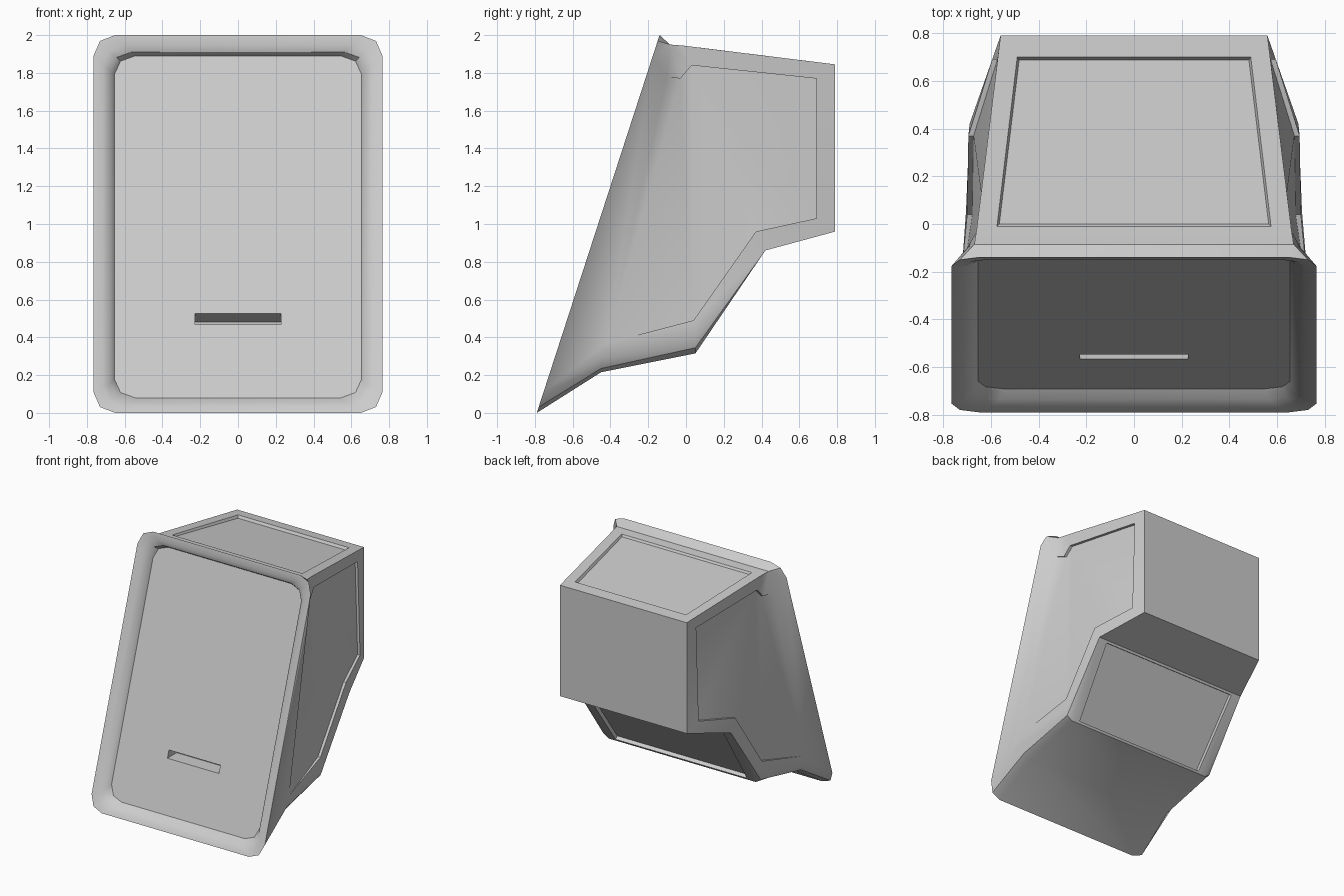
import bpy, bmesh
from mathutils import Vector

if "Cube" in bpy.data.objects:
    bpy.data.objects.remove(bpy.data.objects["Cube"])

P = {}    # right-half control points: name -> (x, y, z)


def plane_y(z):
    return -0.79 + 0.325 * z


def corner_loop(key, hx, z0, z1, cx, cz, depth):
    # half of a rounded rectangle lying in the sloping front plane
    half = [(hx - cx, z1), (hx - cx * .3, z1 - cz * .28), (hx, z1 - cz),
            (hx, z0 + cz), (hx - cx * .3, z0 + cz * .28), (hx - cx, z0)]
    for i, (x, z) in enumerate(half):
        P[f"{key}{i}"] = (x, plane_y(z) + depth, z)


# Front rim: outer edge, two rounded steps, sunken panel
corner_loop('r', .765, 0, 2.0, .115, .11, 0)
corner_loop('m', .715, .03, 1.95, .11, .105, .008)
corner_loop('n', .675, .058, 1.91, .11, .10, .035)
corner_loop('p', .655, .08, 1.89, .11, .10, .072)

# Main body corners
P.update(A=(.67, -.085, 1.95), B=(.66, -.02, 1.945), C=(.56, .79, 1.845),
         D=(.56, .79, .96), E=(.69, .42, .86))
# Side frame inner edge (s) and recessed side panel (q)
side = {0: (.66, -.03, 1.77), 1: (.65, .03, 1.84), 2: (.573, .69, 1.77),
        3: (.595, .69, 1.03), 4: (.695, .37, .96), 5: (.70, .04, .49)}
for i, (x, y, z) in side.items():
    P[f"s{i}"] = (x, y, z)
    P[f"q{i}"] = (x - .022, y, z)
P['b'] = (.70, -.10, 1.78)
# Rounded lower shoulder, two cross-sections
P.update(g0=(.745, -.42, .37), g1=(.74, -.44, .29), g2=(.70, -.45, .235), g3=(.63, -.45, .215),
         f0=P['s5'], f1=(.705, .05, .40), f2=(.695, .05, .345), f3=(.65, .05, .315))
# Roof recess and lower back recess
P.update(t1=(.575, -.01, 1.944), t2=(.49, .70, 1.856),
         u1=(.565, 0, 1.928), u2=(.482, .688, 1.836))
e, f = Vector((.61, .42, .86)), Vector((.58, .05, .315))
n = Vector((0, -.025, .017))
P['e1'], P['e2'] = e.lerp(f, .03), e.lerp(f, .97)
P['h1'], P['h2'] = P['e1'] + n, P['e2'] + n

bm = bmesh.new()
cache = {}


def vert(name, sign):
    x, y, z = P[name]
    k = (round(x * sign, 5), round(y, 5), round(z, 5))
    if k not in cache:
        cache[k] = bm.verts.new(k)
    return cache[k]


def face(*names):
    # one face and its mirror image
    for s in (1, -1):
        bm.faces.new([vert(m, s) for m in names[::s]])


def span(a, b):
    # quad joining right half to left half
    bm.faces.new([vert(a, 1), vert(b, 1), vert(b, -1), vert(a, -1)])


# Front rim and panel
for a, b in ('rm', 'mn', 'np'):
    for i in range(5):
        face(f"{a}{i}", f"{a}{i+1}", f"{b}{i+1}", f"{b}{i}")
    span(a + '0', b + '0')
    span(a + '5', b + '5')
bm.faces.new([vert(f"p{i}", 1) for i in range(6)] + [vert(f"p{i}", -1) for i in range(5, -1, -1)])

# Roof, back, underside
for a, b in (('r0', 'A'), ('A', 'B'), ('B', 't1'), ('t1', 'u1'), ('u1', 'u2'), ('u2', 't2'),
             ('t2', 'C'), ('C', 'D'), ('D', 'E'), ('E', 'e1'), ('e1', 'h1'), ('h1', 'h2'),
             ('h2', 'e2'), ('e2', 'f3'), ('f3', 'g3'), ('g3', 'r5')):
    span(a, b)
for names in ('B C t2 t1', 't1 t2 u2 u1', 'E f3 e2 e1', 'e1 e2 h2 h1',
              # top corner behind the rim
              'r0 r1 A', 'r1 r2 A', 'r2 b A', 'b s0 A',
              # side frame
              'A s0 s1 B', 'B s1 s2 C', 'C s2 s3 D', 'D s3 s4 E',
              'E s4 f0', 'E f0 f1', 'E f1 f2', 'E f2 f3',
              # recess walls
              'b q0 s0', 's0 q0 q1 s1', 's1 q1 q2 s2', 's2 q2 q3 s3', 's3 q3 q4 s4',
              's4 q4 q5 f0', 'f0 q5 g0',
              # side panel
              'q1 q2 q3', 'q1 q3 q4', 'q1 q4 q5', 'q1 q5 q0', 'q0 q5 g0', 'b q0 g0', 'r2 b g0', 'r2 g0 r3',
              # lower shoulder
              'r3 g0 g1', 'r3 g1 g2 r4', 'r4 g2 g3 r5',
              'g0 f0 f1 g1', 'g1 f1 f2 g2', 'g2 f2 f3 g3'):
    face(*names.split())
bmesh.ops.recalc_face_normals(bm, faces=bm.faces)


def make(name, mesh_bm):
    me = bpy.data.meshes.new(name)
    mesh_bm.to_mesh(me)
    ob = bpy.data.objects.new(name, me)
    bpy.context.collection.objects.link(ob)
    return ob


body = make("housing", bm)

# Wedge-shaped slot cut into the front panel
cb = bmesh.new()
ends = [[cb.verts.new((x, y, z)) for y, z in ((-.62, .467), (-.45, .467), (-.45, .48), (-.62, .56))]
        for x in (-.227, .227)]
cb.faces.new(ends[0])
cb.faces.new(ends[1][::-1])
for i in range(4):
    j = (i + 1) % 4
    cb.faces.new((ends[0][i], ends[1][i], ends[1][j], ends[0][j]))
bmesh.ops.recalc_face_normals(cb, faces=cb.faces)
cutter = make("slot_cutter", cb)
cutter.hide_render = True

bpy.context.view_layer.objects.active = body
body.select_set(True)
mod = body.modifiers.new("slot", 'BOOLEAN')
mod.operation = 'DIFFERENCE'
mod.solver = 'EXACT'
mod.object = cutter
bpy.ops.object.modifier_apply(modifier=mod.name)
bpy.data.objects.remove(cutter)
bpy.ops.object.shade_smooth_by_angle(angle=0.6)
